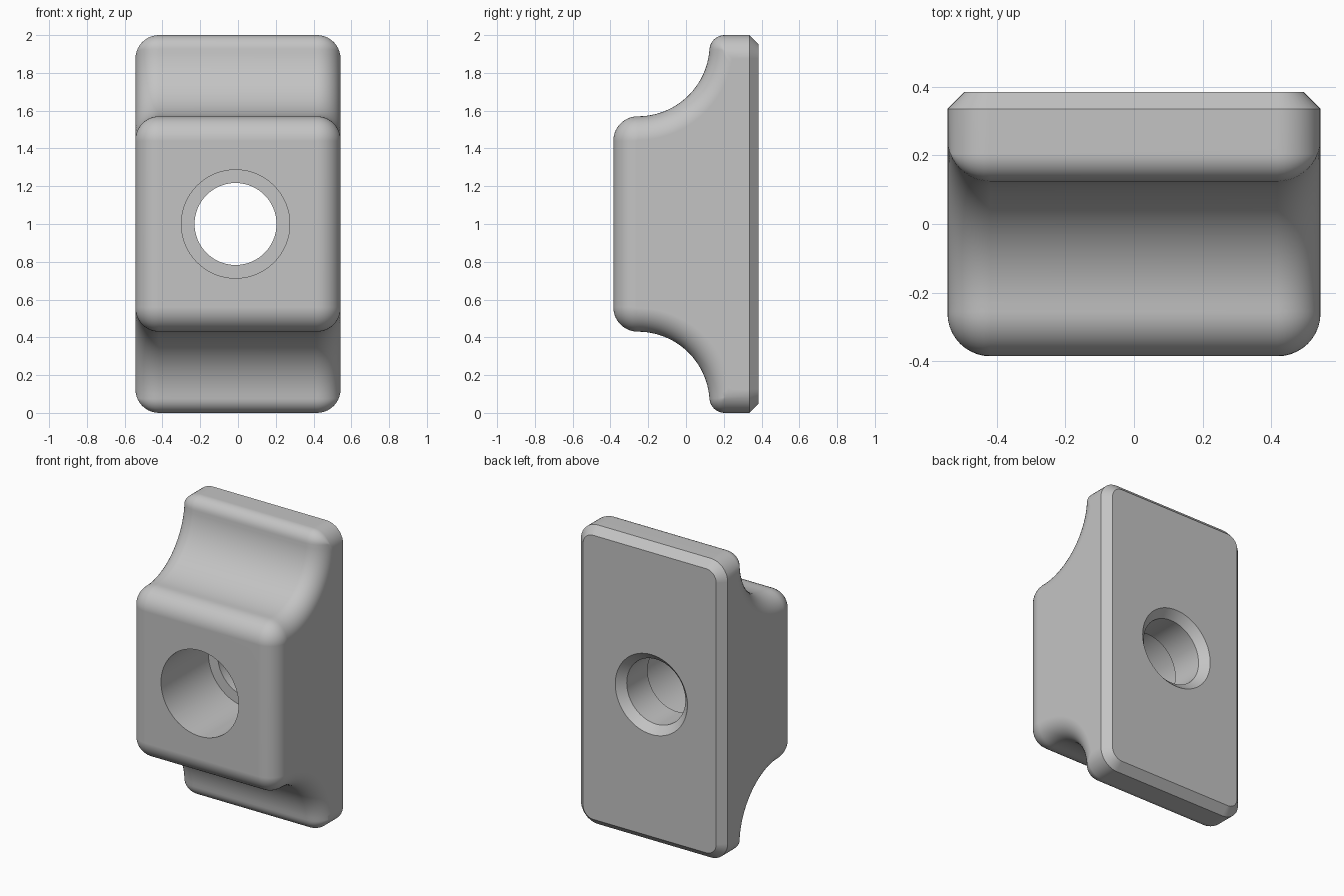
import bpy, bmesh
from math import sin, cos, pi, atan2, sqrt

old = bpy.data.objects.get("Cube")
if old:
    bpy.data.objects.remove(old, do_unlink=True)

W, BACK, CHAMFER = 0.543, 0.385, 0.05   # half width, half depth, back chamfer
EDGE = 0.125                            # side edge fillet
SCOOP, LIP, NOSE = 0.38, 0.08, 0.13     # profile radii
SCOOP_Y, SCOOP_Z = -0.255, 1.95         # scoop centre

mat = bpy.data.materials.new("satin_grey")
mat.use_nodes = True
grey = (0.55, 0.55, 0.55, 1)
mat.diffuse_color = grey
mat.node_tree.nodes["Principled BSDF"].inputs["Base Color"].default_value = grey


def arc(cy, cz, r, a, b, n):
    return [(cy + r * cos(a + (b - a) * i / n), cz + r * sin(a + (b - a) * i / n))
            for i in range(n + 1)]


def side_profile(d):
    """Profile in y and z, inset by d, from back top round the front to back bottom."""
    lip = max(LIP - d, 0)
    reach = SCOOP + d + lip
    lz = 2 - d - lip
    dy = sqrt(reach ** 2 - (lz - SCOOP_Z) ** 2)
    a = atan2(lz - SCOOP_Z, dy)
    top = [(BACK - CHAMFER, 2 - d)]
    top += arc(SCOOP_Y + dy, lz, lip, pi / 2, pi + a, 8)
    top += arc(SCOOP_Y, SCOOP_Z, SCOOP + d, a, -pi / 2, 24)[1:]
    top += arc(NOSE - BACK, SCOOP_Z - SCOOP - NOSE, NOSE - d, pi / 2, pi, 10)[1:]
    return top + [(y, 2 - z) for y, z in reversed(top)]


def finish(name, bm):
    bmesh.ops.remove_doubles(bm, verts=bm.verts, dist=1e-5)
    bmesh.ops.dissolve_degenerate(bm, edges=bm.edges, dist=1e-5)
    bmesh.ops.recalc_face_normals(bm, faces=bm.faces)
    mesh = bpy.data.meshes.new(name)
    bm.to_mesh(mesh)
    bm.free()
    mesh.materials.append(mat)
    obj = bpy.data.objects.new(name, mesh)
    bpy.context.collection.objects.link(obj)
    return obj


# Body: profiles lofted across the width, with filleted sides
steps = 10
side = [(W - EDGE + EDGE * cos(t), EDGE - EDGE * sin(t))
        for t in (i * pi / 2 / steps for i in range(steps + 1))]
levels = [(-x, d) for x, d in side] + side[::-1]
bm = bmesh.new()
rows = [[bm.verts.new((x, y, z)) for y, z in side_profile(d)] for x, d in levels]
for r, s in zip(rows, rows[1:]):
    for i in range(len(r) - 1):
        bm.faces.new((r[i], r[i + 1], s[i + 1], s[i]))
bm.faces.new(rows[0])
bm.faces.new(rows[-1])

# Chamfered back plate edge
rim = [r[0] for r in rows] + [r[-1] for r in reversed(rows)]
inner = []
for v in rim:
    cx = max(EDGE - W, min(W - EDGE, v.co.x))
    cz = max(EDGE, min(2 - EDGE, v.co.z))
    k = 1 - CHAMFER / EDGE
    inner.append(bm.verts.new((cx + (v.co.x - cx) * k, BACK, cz + (v.co.z - cz) * k)))
for i in range(len(rim)):
    j = (i + 1) % len(rim)
    bm.faces.new((rim[i], rim[j], inner[j], inner[i]))
bm.faces.new(inner)
body = finish("clamp_block", bm)

# Stepped bolt hole: counterbore in front, countersink behind
HOLE_X, BORE, HOLE, SINK, SHELF = -0.013, 0.287, 0.217, 0.267, 0.115
rings = [(BORE, -0.6), (BORE, SHELF), (HOLE, SHELF), (HOLE, BACK - CHAMFER),
         (SINK, BACK), (SINK, 0.6)]
bm = bmesh.new()
loops = [[bm.verts.new((HOLE_X + p, y, q)) for p, q in arc(0, 1, r, 0, 2 * pi, 64)[:-1]]
         for r, y in rings]
for a, b in zip(loops, loops[1:]):
    for i in range(64):
        j = (i + 1) % 64
        bm.faces.new((a[i], a[j], b[j], b[i]))
bm.faces.new(loops[0])
bm.faces.new(loops[-1])
cutter = finish("hole_cutter", bm)
cutter.hide_render = True

bpy.ops.object.select_all(action="DESELECT")
bpy.context.view_layer.objects.active = body
body.select_set(True)
cut = body.modifiers.new("bolt_hole", "BOOLEAN")
cut.operation, cut.solver, cut.object = "DIFFERENCE", "EXACT", cutter
bpy.ops.object.modifier_apply(modifier=cut.name)
bpy.data.objects.remove(cutter, do_unlink=True)

# Smooth fillets, crisp chamfers
bpy.ops.object.shade_smooth_by_angle(angle=pi / 6)
normals = body.modifiers.new("flat_normals", "WEIGHTED_NORMAL")
normals.keep_sharp = True
